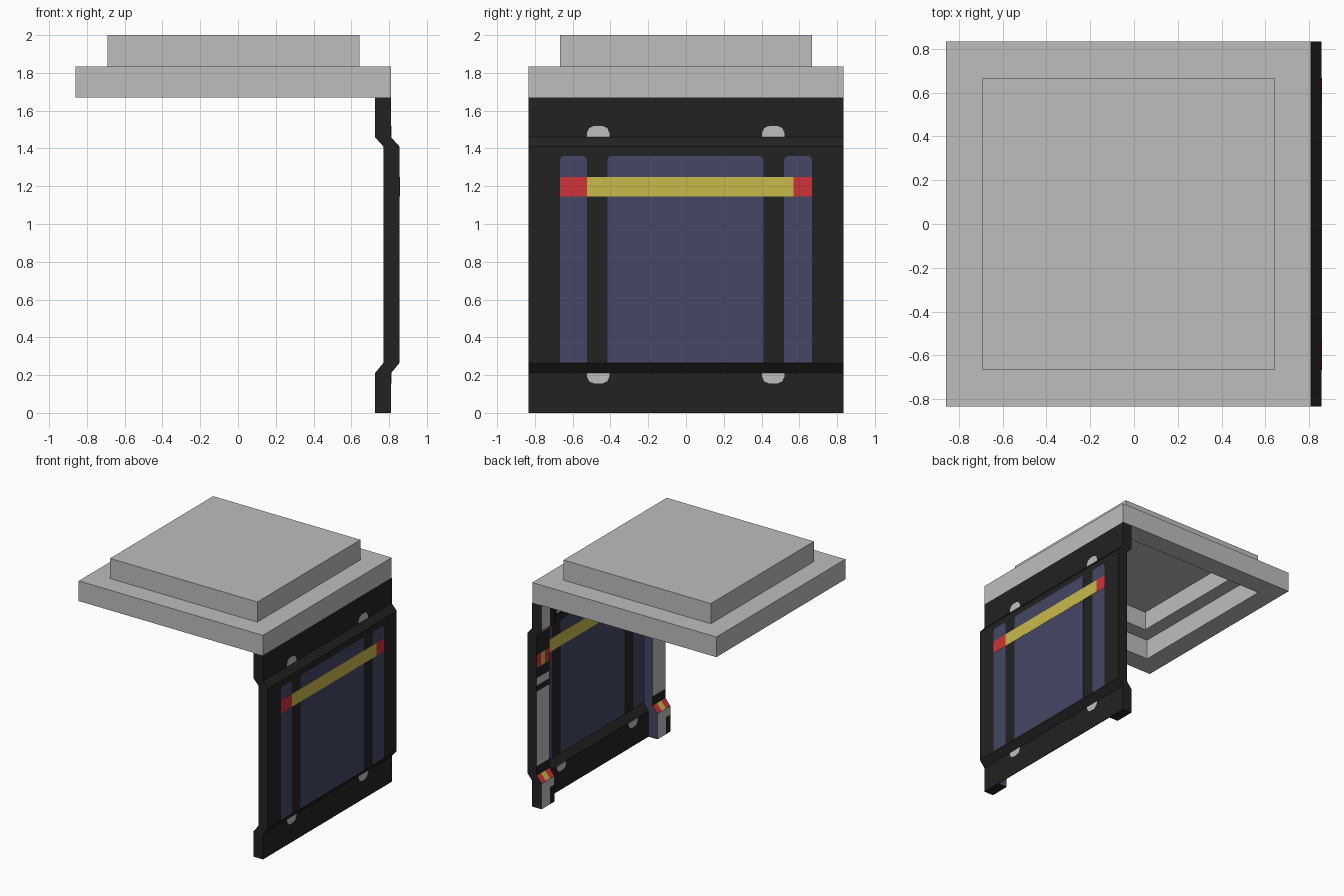
import bpy, bmesh
from mathutils import Vector

if "Cube" in bpy.data.objects:
    bpy.data.objects.remove(bpy.data.objects["Cube"])

def material(name, srgb):
    m = bpy.data.materials.new(name)
    lin = [((c / 255 + 0.055) / 1.055) ** 2.4 for c in srgb]
    m.diffuse_color = (*lin, 1)
    m.use_nodes = True
    m.node_tree.nodes["Principled BSDF"].inputs["Base Color"].default_value = m.diffuse_color
    return m

GREY = material("light_grey", (190, 190, 190))
BLACK = material("black", (34, 34, 34))
BLUE = material("slate_blue", (67, 71, 99))
YELLOW = material("yellow", (201, 186, 76))
RED = material("red", (207, 50, 56))

def finish(name, bm, mats):
    bmesh.ops.recalc_face_normals(bm, faces=bm.faces)
    me = bpy.data.meshes.new(name)
    bm.to_mesh(me)
    bm.free()
    for m in mats:
        me.materials.append(m)
    ob = bpy.data.objects.new(name, me)
    bpy.context.collection.objects.link(ob)
    return ob

def prism(points, offset):
    """Closed prism: a polygon pushed along an offset vector."""
    bm = bmesh.new()
    face = bm.faces.new([bm.verts.new(p) for p in points])
    ext = bmesh.ops.extrude_face_region(bm, geom=[face])
    bmesh.ops.translate(bm, vec=Vector(offset),
                        verts=[v for v in ext["geom"] if isinstance(v, bmesh.types.BMVert)])
    bmesh.ops.recalc_face_normals(bm, faces=bm.faces)
    return bm

# Side profile of the wall; x of the outer face at each height
OUTER = [(0.81, 0), (0.81, 0.21), (0.855, 0.265), (0.855, 1.41), (0.81, 1.46), (0.81, 1.67)]

def wall_profile(thick):
    return OUTER + [(x - thick, z) for x, z in reversed(OUTER)]

# Stepped hollow roof: one run of square rings from inner ceiling to top
def roof():
    bm = bmesh.new()
    rings = [(0.55, 1.99), (0.55, 1.835), (0.667, 1.835), (0.667, 1.67),
             (0.834, 1.67), (0.834, 1.835), (0.667, 1.835), (0.667, 2.0)]
    loops = [[bm.verts.new((-0.025 + sx * r, sy * r, z))
              for sx, sy in ((-1, -1), (1, -1), (1, 1), (-1, 1))] for r, z in rings]
    for a, b in zip(loops, loops[1:]):
        for i in range(4):
            j = (i + 1) % 4
            bm.faces.new((a[i], a[j], b[j], b[i]))
    bm.faces.new(loops[0])
    bm.faces.new(loops[-1])
    finish("stepped_roof", bm, [GREY])

roof()

# Thin wall sheet between the two end posts
SHEET = 0.004
finish("wall_sheet", prism([(x, -0.667, z) for x, z in wall_profile(SHEET)], (0, 1.334, 0)), [BLACK])

# End posts: black outside, blue towards the opening, striped on the inner face
def end_post(name, side):
    y0 = 0.667 if side > 0 else -0.833
    bm = prism([(x, y0, z) for x, z in wall_profile(0.085)], (0, 0.166, 0))
    cuts = [((0, 0, z), (0, 0, 1)) for z in (0.14, 0.34, 0.95, 1.0, 1.06, 1.12, 1.145, 1.25, 1.36)]
    cuts += [((0, y0 + 0.055 * k, 0), (0, 1, 0)) for k in (1, 2)]
    for co, no in cuts:
        bmesh.ops.bisect_plane(bm, geom=bm.verts[:] + bm.edges[:] + bm.faces[:],
                               plane_co=co, plane_no=no)
    bm.normal_update()
    for f in bm.faces:
        c, n = f.calc_center_median(), f.normal
        third = int((c.y - y0) / 0.0554)
        f.material_index = 1
        if n.y * side < -0.9:
            f.material_index = 2
        elif n.x < -0.5:
            slanted = abs(n.z) > 0.2
            if slanted or 1.145 < c.z < 1.25:
                f.material_index = 3 if third == 1 else 4
            elif c.z < 0.14 or c.z > 1.46:
                f.material_index = 1 if third == 0 else 0
            elif c.z < 0.21 or 0.34 < c.z < 0.95 or 1.0 < c.z < 1.06:
                f.material_index = 0
    finish(name, bm, [GREY, BLACK, BLUE, YELLOW, RED])

end_post("end_post_back", 1)
end_post("end_post_front", -1)

# Painted plates that show on both sides of the sheet
def plate(name, y0, y1, z0, z1, x, mat, proud, top=0.0, bottom=0.0):
    pts = []
    for y, z, r, dy, dz in ((y0, z0, bottom, 1, 1), (y1, z0, bottom, -1, 1),
                            (y1, z1, top, -1, -1), (y0, z1, top, 1, -1)):
        if r == 0:
            pts.append((y, z))
            continue
        corner = [(y, z + dz * r), (y + dy * r * 0.3, z + dz * r * 0.3), (y + dy * r, z)]
        pts += corner if dy * dz > 0 else corner[::-1]
    bm = prism([(x - SHEET - proud, y, z) for y, z in pts], (SHEET + 2 * proud, 0, 0))
    finish(name, bm, [mat])

# Blue windows
for name, y0, y1 in (("window_left", -0.667, -0.525), ("window_middle", -0.415, 0.41),
                     ("window_right", 0.52, 0.667)):
    plate(name, y0, y1, 0.267, 1.36, 0.855, BLUE, 0.0012, top=0.02)

# Warning stripe with red ends
for name, y0, y1, mat in (("stripe_end_left", -0.667, -0.525, RED), ("stripe", -0.525, 0.57, YELLOW),
                          ("stripe_end_right", 0.57, 0.667, RED)):
    plate(name, y0, y1, 1.145, 1.25, 0.855, mat, 0.0025)

# Half-round grey lugs above and below the bulged section
for side, y in (("left", -0.465), ("right", 0.462)):
    plate("lower_lug_" + side, y - 0.06, y + 0.06, 0.155, 0.21, 0.81, GREY, 0.0015, bottom=0.04)
    plate("upper_lug_" + side, y - 0.06, y + 0.06, 1.46, 1.52, 0.81, GREY, 0.0015, top=0.04)
